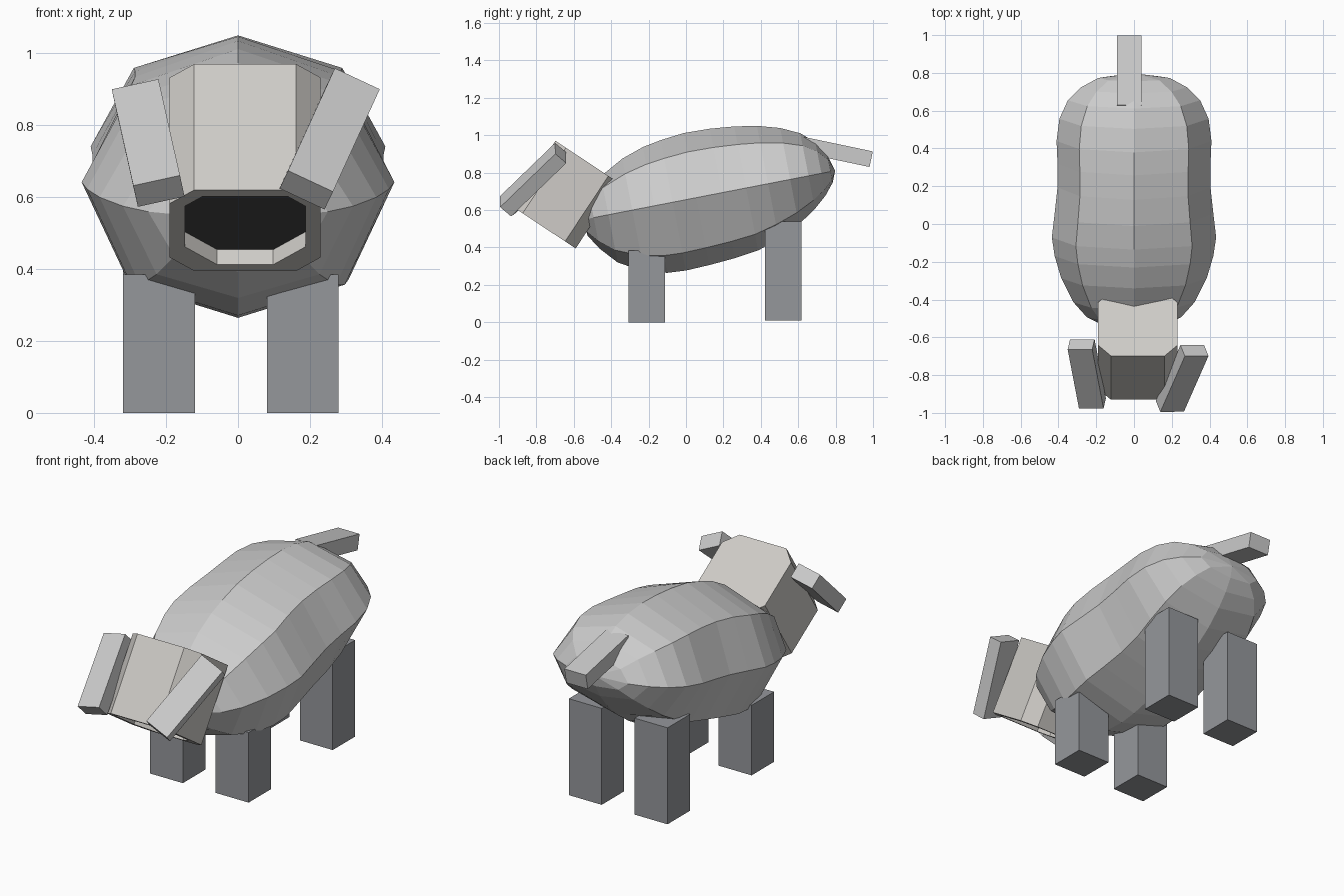
import bpy, bmesh, math
from mathutils import Vector, Matrix

if "Cube" in bpy.data.objects:
    bpy.data.objects.remove(bpy.data.objects["Cube"])


def finish(bm, name):
    bmesh.ops.recalc_face_normals(bm, faces=bm.faces)
    me = bpy.data.meshes.new(name)
    bm.to_mesh(me)
    bm.free()
    ob = bpy.data.objects.new(name, me)
    bpy.context.collection.objects.link(ob)
    return ob


def beam(name, start, end, width_dir, width, thick):
    """Box running between two end-cap centres."""
    a, b = Vector(start), Vector(end)
    axis = (b - a).normalized()
    w = Vector(width_dir)
    w = (w - axis * w.dot(axis)).normalized()
    t = axis.cross(w)
    bm = bmesh.new()
    bmesh.ops.create_cube(bm, size=1)
    for v in bm.verts:
        x, y, z = v.co
        v.co = (a + b) / 2 + w * x * width + t * y * thick + axis * z * (b - a).length
    return finish(bm, name)


def bridge(bm, r0, r1):
    n = len(r0)
    for i in range(n):
        bm.faces.new((r0[i], r0[(i + 1) % n], r1[(i + 1) % n], r1[i]))


# body: octagonal rings along a tilted axis (position, half width, top, bottom)
stations = [
    (-.68, .15, .07, .09), (-.63, .25, .14, .17), (-.55, .32, .21, .26),
    (-.42, .385, .28, .335), (-.30, .42, .32, .365), (-.20, .435, .338, .372),
    (-.07, .42, .352, .367), (.07, .405, .348, .357), (.20, .405, .335, .34),
    (.32, .41, .315, .30), (.44, .395, .28, .245), (.54, .35, .232, .18),
    (.61, .28, .17, .12), (.66, .19, .09, .06)]
bm = bmesh.new()
rings = []
for u, w, top, bot in stations:
    ring = []
    for k in range(8):
        a = math.tau * k / 8
        s = math.sin(a)
        z = s * (top if s > 0 else bot * (1.05 if k in (5, 7) else 1))
        ring.append(bm.verts.new((w * math.cos(a), u, z)))
    rings.append(ring)
for r0, r1 in zip(rings, rings[1:]):
    bridge(bm, r0, r1)
for ring, u in ((rings[0], -.69), (rings[-1], .685)):
    pole = bm.verts.new((0, u, 0))
    for i in range(8):
        bm.faces.new((ring[i], ring[(i + 1) % 8], pole))
bm.transform(Matrix.Translation((0, .125, .68)) @ Matrix.Rotation(math.radians(11), 4, 'X'))
finish(bm, "body")

# head: chamfered block with a shallow recess in the muzzle end
mid = Vector((.02, -.76, .5075))
back = Vector((0, .834, -.552))
up = Vector((0, .552, .834))


def octagon(bm, hx, hy, front_c, back_c, h):
    pts = [(-hx, -hy + front_c), (-hx + front_c, -hy), (hx - front_c, -hy), (hx, -hy + front_c),
           (hx, hy - back_c), (hx - back_c, hy), (-hx + back_c, hy), (-hx, hy - back_c)]
    return [bm.verts.new(mid + Vector((x, 0, 0)) + back * y + up * h) for x, y in pts]


bm = bmesh.new()
loops = [octagon(bm, .21, .204, .068, .068, .42), octagon(bm, .21, .204, .068, .068, 0),
         octagon(bm, .168, .172, .05, .09, 0), octagon(bm, .168, .172, .05, .09, .05)]
for l0, l1 in zip(loops, loops[1:]):
    bridge(bm, l0, l1)
bm.faces.new(loops[0])
floor = bm.faces.new(loops[3])
floor.material_index = 1
head = finish(bm, "head")
for name, col in (("warm_grey", (.62, .60, .57, 1)), ("muzzle_dark", (.06, .06, .06, 1))):
    mat = bpy.data.materials.new(name)
    mat.diffuse_color = col
    mat.use_nodes = True
    mat.node_tree.nodes["Principled BSDF"].inputs["Base Color"].default_value = mat.diffuse_color
    head.data.materials.append(mat)

# ears
beam("right_ear", (.32, -.67, .905), (.19, -.965, .62), (.125, 0, -.06), .138, .08)
beam("left_ear", (-.28, -.637, .885), (-.22, -.95, .617), (.13, 0, .028), .133, .08)

# tail
beam("tail", (-.025, .62, .95), (-.025, .99, .872), (1, 0, 0), .13, .085)

# legs
leg_mat = bpy.data.materials.new("leg_grey")
leg_mat.diffuse_color = (.30, .31, .33, 1)
leg_mat.use_nodes = True
leg_mat.node_tree.nodes["Principled BSDF"].inputs["Base Color"].default_value = leg_mat.diffuse_color
for part, y, z0, z1 in (("front", -.21, 0, .385), ("rear", .52, .01, .54)):
    for side, x in (("left", -.22), ("right", .18)):
        leg = beam(f"{part}_{side}_leg", (x, y, z0), (x, y, z1), (1, 0, 0), .2, .195)
        leg.data.materials.append(leg_mat)
